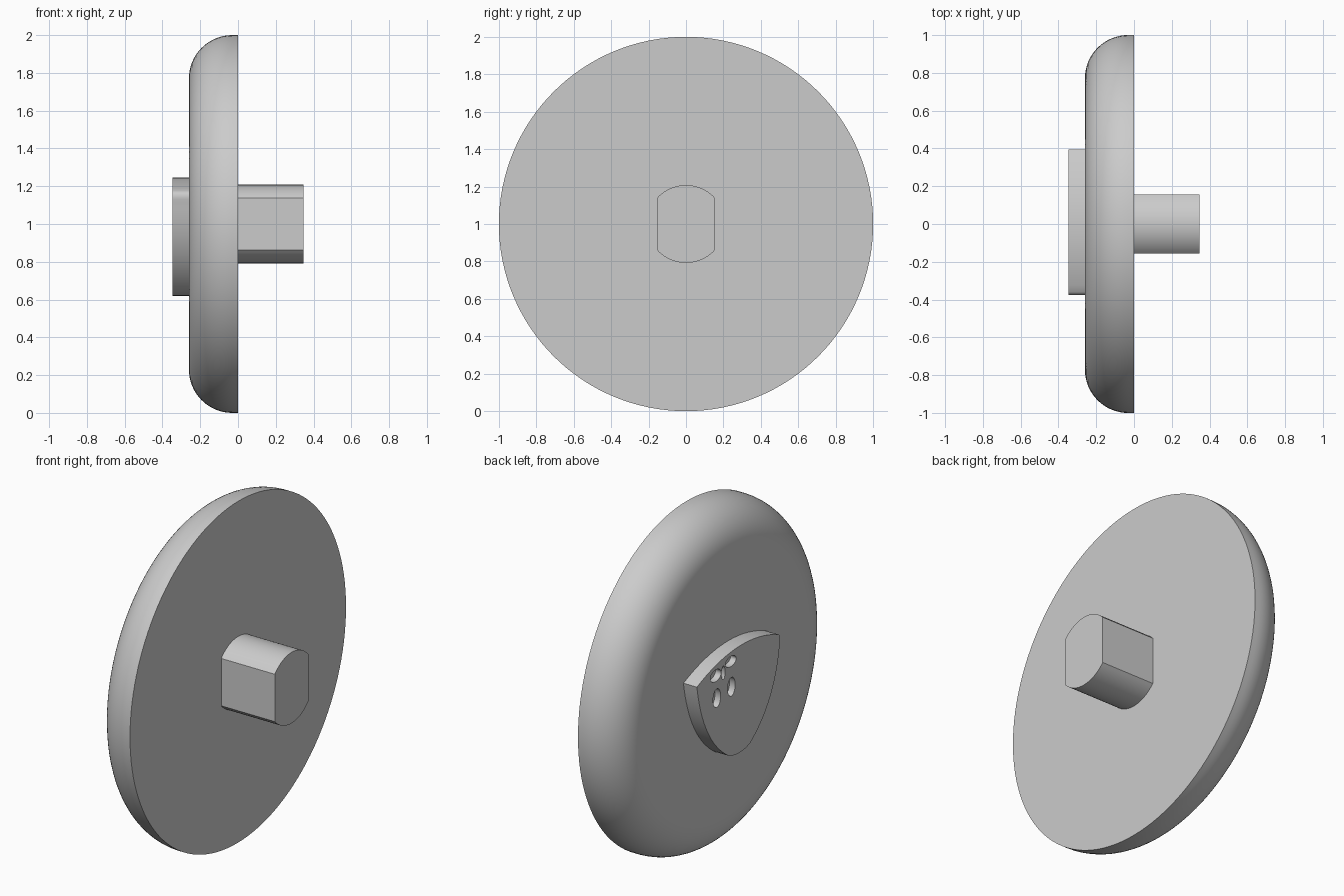
import bpy, bmesh, math
from mathutils import Vector

cube = bpy.data.objects.get("Cube")
if cube:
    bpy.data.objects.remove(cube, do_unlink=True)

grey = bpy.data.materials.new("light grey")
grey.use_nodes = True
colour = (0.6, 0.6, 0.6, 1)
grey.diffuse_color = colour
grey.node_tree.nodes["Principled BSDF"].inputs["Base Color"].default_value = colour


def finish(name, bm):
    bmesh.ops.recalc_face_normals(bm, faces=bm.faces)
    mesh = bpy.data.meshes.new(name)
    bm.to_mesh(mesh)
    bm.free()
    mesh.materials.append(grey)
    obj = bpy.data.objects.new(name, mesh)
    bpy.context.collection.objects.link(obj)
    return obj


def activate(obj):
    bpy.ops.object.select_all(action="DESELECT")
    obj.select_set(True)
    bpy.context.view_layer.objects.active = obj


def smooth(obj):
    activate(obj)
    bpy.ops.object.shade_smooth_by_angle(angle=math.radians(30))


def add_prism(bm, outline, x0, x1):
    """Extrude a closed (y, z) outline along x."""
    face = bm.faces.new([bm.verts.new((x0, y, z)) for y, z in outline])
    out = bmesh.ops.extrude_face_region(bm, geom=[face])
    moved = [v for v in out["geom"] if isinstance(v, bmesh.types.BMVert)]
    bmesh.ops.translate(bm, verts=moved, vec=(x1 - x0, 0, 0))


def bezier(a, c, b, steps):
    """Quadratic curve from a towards b, leaving out the end point."""
    a, c, b = Vector(a), Vector(c), Vector(b)
    ts = [i / steps for i in range(steps)]
    return [tuple(a * (1 - t) ** 2 + c * 2 * t * (1 - t) + b * t * t) for t in ts]


# Round body: flat back, rounded rim, flat front, spun about x
FACE_X, FILLET, SEGMENTS = -0.26, 0.23, 128
profile = [(0, 0), (0, 1)]
for i in range(17):
    a = math.pi / 2 * i / 16
    profile.append((FACE_X + FILLET * (1 - math.sin(a)),
                    1 - FILLET + FILLET * math.cos(a)))
profile.append((FACE_X, 0))
bm = bmesh.new()
verts = [bm.verts.new((x, 0, 1 + r)) for x, r in profile]
edges = [bm.edges.new(pair) for pair in zip(verts, verts[1:])]
bmesh.ops.spin(bm, geom=verts + edges, cent=(0, 0, 1), axis=(1, 0, 0),
               angle=2 * math.pi, steps=SEGMENTS, use_duplicate=False)
bmesh.ops.remove_doubles(bm, verts=bm.verts, dist=1e-4)
smooth(finish("round_body", bm))

# Shaft: a round bar with two flats
R, HALF = 0.208, 0.155
limit = math.asin(HALF / R)
arc = [-limit + 2 * limit * i / 20 for i in range(21)]
outline = [(R * math.sin(a), 1 + R * math.cos(a)) for a in arc]
outline += [(-y, 2 - z) for y, z in outline]
bm = bmesh.new()
add_prism(bm, outline, -0.01, 0.347)
smooth(finish("flatted_shaft", bm))

# Badge: a shield with bowed edges
left, right = (0.395, 1.155), (-0.36, 1.175)
right_low = (-0.372, 1.115)
shield = bezier(left, (0, 1.325), right, 20)
shield += bezier(right, (-0.385, 1.16), right_low, 6)
shield += bezier(right_low, (-0.33, 0.80), (-0.1, 0.64), 16)
shield += bezier((-0.1, 0.64), (0, 0.6), (0.1, 0.64), 8)
shield += bezier((0.1, 0.64), (0.34, 0.80), left, 16)
bm = bmesh.new()
add_prism(bm, shield, -0.25, -0.347)
badge = finish("shield_badge", bm)

# Small oval recesses in the badge
bm = bmesh.new()
ovals = [(0.21, 1.02, 0.035, 0.055), (0.075, 1.035, 0.035, 0.055),
         (0.22, 1.155, 0.05, 0.035), (0.08, 1.185, 0.05, 0.03),
         (0.15, 1.145, 0.016, 0.04)]
for y, z, ry, rz in ovals:
    turns = [math.tau * i / 24 for i in range(24)]
    add_prism(bm, [(y + ry * math.cos(a), z + rz * math.sin(a)) for a in turns],
              -0.31, -0.40)
cutter = finish("recess_cutter", bm)
cutter.hide_render = True
activate(badge)
cut = badge.modifiers.new("recesses", "BOOLEAN")
cut.operation = "DIFFERENCE"
cut.solver = "EXACT"
cut.object = cutter
bpy.ops.object.modifier_apply(modifier=cut.name)
bpy.data.objects.remove(cutter, do_unlink=True)
smooth(badge)
